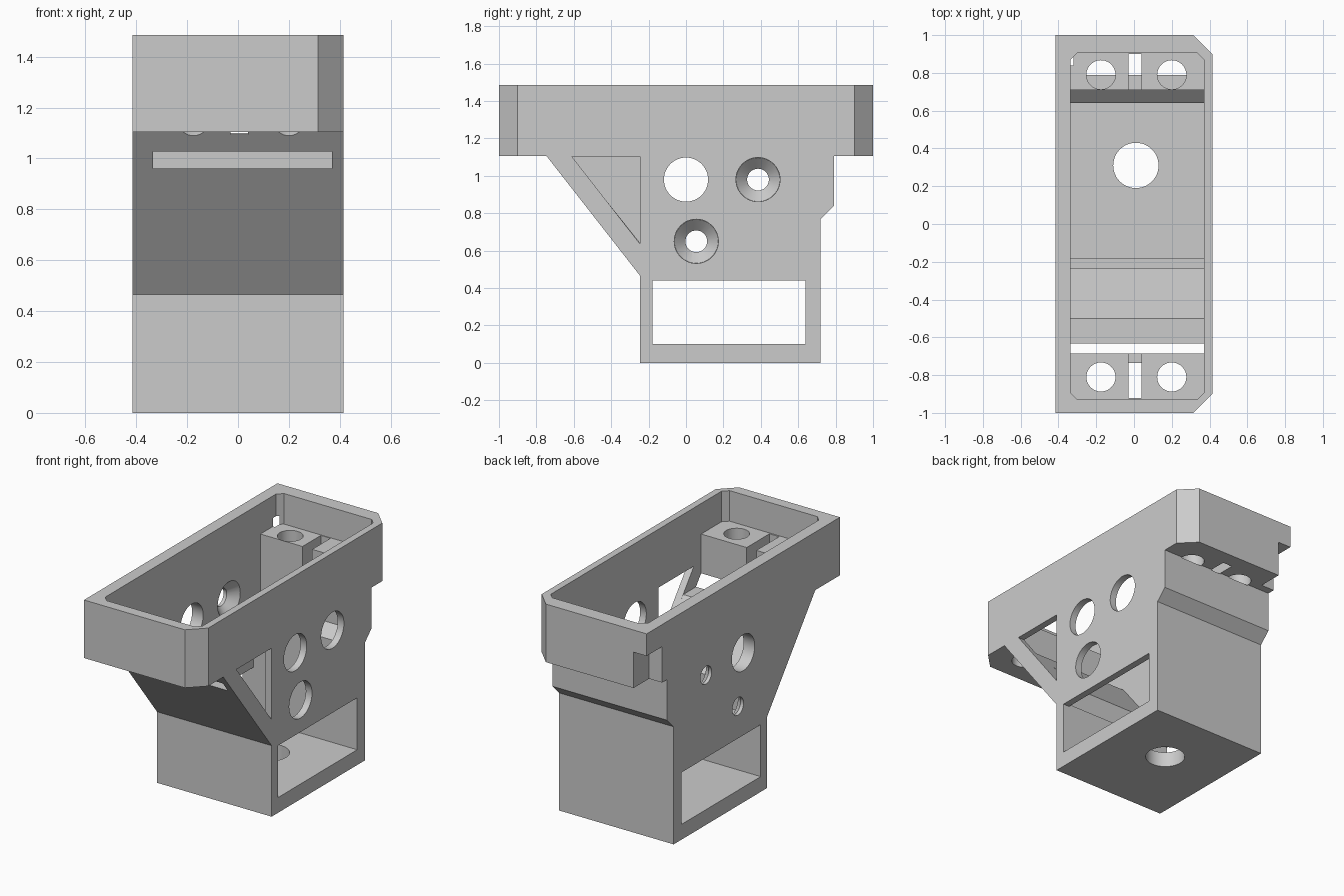
import bpy, bmesh, math
from mathutils import Matrix, Vector

if "Cube" in bpy.data.objects:
    bpy.data.objects.remove(bpy.data.objects["Cube"], do_unlink=True)

grey = bpy.data.materials.new("light_grey")
grey.use_nodes = True
grey.diffuse_color = (0.6, 0.6, 0.6, 1)
grey.node_tree.nodes["Principled BSDF"].inputs["Base Color"].default_value = (0.6, 0.6, 0.6, 1)

HALF_X, TOP, RIM = 0.415, 1.485, 1.105       # half width, rim top, rim underside
IN_L, IN_R = -0.335, 0.37                    # inner faces of the side walls


def finish(name, bm):
    bmesh.ops.recalc_face_normals(bm, faces=bm.faces[:])
    mesh = bpy.data.meshes.new(name)
    bm.to_mesh(mesh)
    bm.free()
    mesh.materials.append(grey)
    ob = bpy.data.objects.new(name, mesh)
    bpy.context.collection.objects.link(ob)
    return ob


def prism(name, pts, axis, a, b):
    """Extrude a flat outline from a to b; 'x' outlines are (y, z), 'z' outlines are (x, y)."""
    bm = bmesh.new()
    place = (lambda p: (a, *p)) if axis == "x" else (lambda p: (*p, a))
    face = bm.faces.new([bm.verts.new(place(p)) for p in pts])
    move = Vector((b - a, 0, 0)) if axis == "x" else Vector((0, 0, b - a))
    new = bmesh.ops.extrude_face_region(bm, geom=[face])["geom"]
    bmesh.ops.translate(bm, vec=move, verts=[v for v in new if isinstance(v, bmesh.types.BMVert)])
    return finish(name, bm)


def rect(u0, u1, v0, v1):
    return [(u0, v0), (u1, v0), (u1, v1), (u0, v1)]


def bore(name, center, r, axis, a, b, r_end=None):
    """Round cutter from a to b along an axis, tapering to r_end."""
    bm = bmesh.new()
    mid = (a + b) / 2
    if axis == "x":
        mat = Matrix.Translation((mid, *center)) @ Matrix.Rotation(math.pi / 2, 4, "Y")
    else:
        mat = Matrix.Translation((*center, mid))
    bmesh.ops.create_cone(bm, cap_ends=True, segments=48, radius1=r,
                          radius2=r if r_end is None else r_end, depth=b - a, matrix=mat)
    return finish(name, bm)


# Solid T-shaped side profile
side = [(-1, TOP), (-1, RIM), (-0.745, RIM), (-0.245, 0.465), (-0.245, 0), (0.72, 0),
        (0.72, 0.77), (0.79, 0.84), (0.79, RIM), (1, RIM), (1, TOP)]
body = prism("bracket_body", side, "x", -HALF_X, HALF_X)

cutters = []

# Chamfered rim corners on the left side
for s in (-1, 1):
    cutters.append(prism("corner_cut", [(0.315, s), (0.515, s * 0.8), (0.515, s * 1.2), (0.315, s * 1.2)],
                         "z", 1, 1.6))

# Shallow tray pocket with clipped corners
c, y0, y1 = 0.035, -0.93, 0.905
tray = [(IN_L + c, y0), (IN_R - c, y0), (IN_R, y0 + c), (IN_R, y1 - c),
        (IN_R - c, y1), (IN_L + c, y1), (IN_L, y1 - c), (IN_L, y0 + c)]
cutters.append(prism("tray_cut", tray, "z", 1.285, 1.6))

# Deep cavity down to the floor
cavity = [(-0.685, 1.4), (-0.685, 0.96), (-0.5, 0.96), (-0.236, 0.63), (-0.236, 0.455),
          (-0.18, 0.455), (-0.18, 0.1), (0.64, 0.1), (0.64, 0.77), (0.71, 0.84), (0.71, 1.4)]
cutters.append(prism("cavity_cut", cavity, "x", IN_L, IN_R))

# Screw holes and slots in the end blocks
for y, z in ((0.79, 1.1), (-0.81, 1.06)):
    for x in (-0.175, 0.2):
        cutters.append(bore("screw_cut", (x, y), 0.077, "z", z, 1.4))
cutters.append(prism("back_slot_cut", rect(-0.03, 0.04, 0.7, 0.9), "z", 1.1, 1.4))
cutters.append(prism("front_slot_cut", rect(-0.03, 0.04, -0.92, -0.67), "z", 1.095, 1.4))

# Cable notch in the back right corner
cutters.append(prism("notch_cut", rect(-0.5, -0.32, 0.84, 1.1), "z", 1, 1.34))

# Side openings: lower window, triangle in the left wall only
cutters.append(prism("window_cut", rect(-0.18, 0.64, 0.1, 0.44), "x", -0.6, 0.6))
cutters.append(prism("triangle_cut", [(-0.61, 1.103), (-0.245, 1.103), (-0.245, 0.635)], "x", 0.3, 0.6))

# Round side holes, two of them countersunk from inside on the right wall
cutters.append(bore("axle_cut", (0, 0.98), 0.118, "x", -0.6, 0.6))
for center in ((0.385, 0.98), (0.055, 0.65)):
    cutters.append(bore("access_cut", center, 0.118, "x", 0.3, 0.6))
    cutters.append(bore("pilot_cut", center, 0.058, "x", -0.6, -0.3))
    cutters.append(bore("countersink_cut", center, 0.05, "x", -0.4, -0.33, 0.122))

# Floor hole
cutters.append(bore("floor_cut", (0.01, 0.31), 0.12, "z", -0.2, 0.3))

# Carve the body
bpy.context.view_layer.objects.active = body
body.select_set(True)
for cutter in cutters:
    mod = body.modifiers.new(cutter.name, "BOOLEAN")
    mod.operation, mod.solver, mod.object = "DIFFERENCE", "EXACT", cutter
    bpy.ops.object.modifier_apply(modifier=mod.name)
    bpy.data.objects.remove(cutter, do_unlink=True)

bpy.ops.object.shade_smooth_by_angle(angle=math.radians(25))
